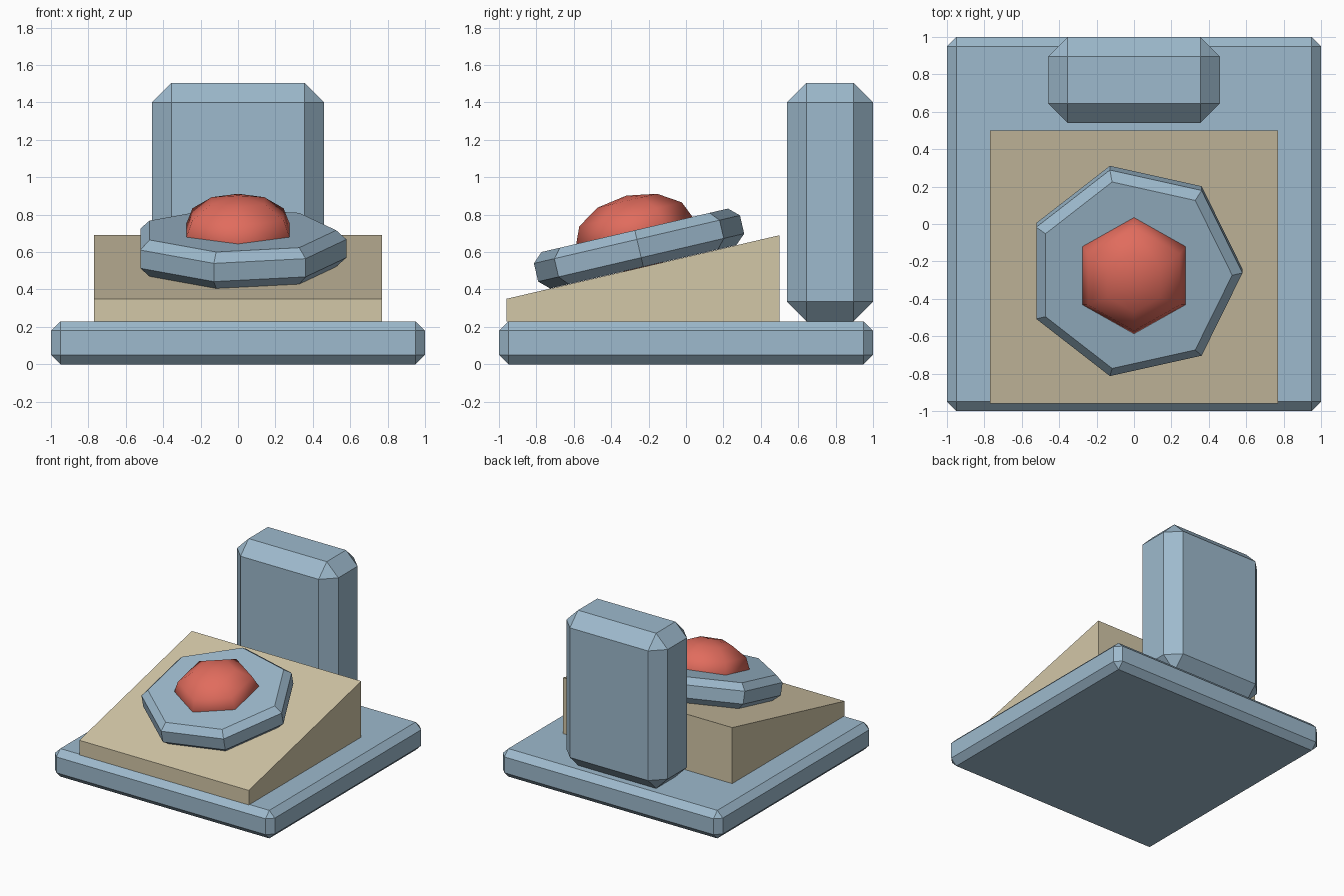
import bpy, bmesh, math
from mathutils import Matrix, Vector

if "Cube" in bpy.data.objects:
    bpy.data.objects.remove(bpy.data.objects["Cube"])

TILT = math.atan2(0.34, 1.46)  # slope of the wedge


def material(name, rgb):
    m = bpy.data.materials.new(name)
    m.diffuse_color = (*rgb, 1)
    m.use_nodes = True
    m.node_tree.nodes["Principled BSDF"].inputs["Base Color"].default_value = m.diffuse_color
    return m


BLUE = material("steel blue", (0.34, 0.49, 0.61))
TAN = material("sand", (0.65, 0.57, 0.39))
RED = material("coral red", (0.75, 0.15, 0.11))


def add(name, bm, mat, smooth=False):
    bmesh.ops.recalc_face_normals(bm, faces=bm.faces)
    for f in bm.faces:
        f.smooth = smooth
    me = bpy.data.meshes.new(name)
    bm.to_mesh(me)
    bm.free()
    me.materials.append(mat)
    ob = bpy.data.objects.new(name, me)
    bpy.context.collection.objects.link(ob)
    return ob


def chamfered_box(name, lo, hi, width, mat):
    lo, hi = Vector(lo), Vector(hi)
    bm = bmesh.new()
    bmesh.ops.create_cube(bm, size=1)
    for v in bm.verts:
        v.co = (lo + hi) / 2 + v.co * (hi - lo)
    bmesh.ops.bevel(bm, geom=bm.edges[:], offset=width, segments=1,
                    profile=0.5, affect='EDGES')
    return add(name, bm, mat)


# Base slab and rear upright block
chamfered_box("base", (-1, -1, 0), (1, 1, 0.23), 0.05, BLUE)
chamfered_box("rear_block", (-0.46, 0.54, 0.23), (0.46, 1, 1.505), 0.105, BLUE)

# Sloped wedge, side profile extruded across x
bm = bmesh.new()
profile = [(-0.96, 0.23), (0.5, 0.23), (0.5, 0.69), (-0.96, 0.35)]
face = bm.faces.new([bm.verts.new((-0.77, y, z)) for y, z in profile])
ext = bmesh.ops.extrude_face_region(bm, geom=[face])
bmesh.ops.translate(bm, vec=(1.54, 0, 0),
                    verts=[g for g in ext["geom"] if isinstance(g, bmesh.types.BMVert)])
add("wedge", bm, TAN)

# Seven-sided disc with chamfered rims, lying on the slope
bm = bmesh.new()
rings = []
for r, z in [(0.525, -0.1), (0.58, -0.05), (0.58, 0.05), (0.525, 0.1)]:
    rings.append([bm.verts.new((r * math.cos(i * math.tau / 7),
                                r * math.sin(i * math.tau / 7), z)) for i in range(7)])
for a, b in zip(rings, rings[1:]):
    for i in range(7):
        j = (i + 1) % 7
        bm.faces.new((a[i], a[j], b[j], b[i]))
bm.faces.new(rings[0])
bm.faces.new(rings[-1])
disc = add("disc", bm, BLUE)
disc.location = (0, -0.251, 0.619)
disc.rotation_euler = (TILT, 0, 0)

# Smooth six-sided button dome
bm = bmesh.new()
bmesh.ops.create_uvsphere(bm, u_segments=6, v_segments=6, radius=0.325,
                          matrix=Matrix.Diagonal((1, 1, 0.205 / 0.325, 1)))
dome = add("button_dome", bm, RED, smooth=True)
dome.location = (0, -0.273, 0.702)
dome.rotation_euler = (TILT, 0, 0)
